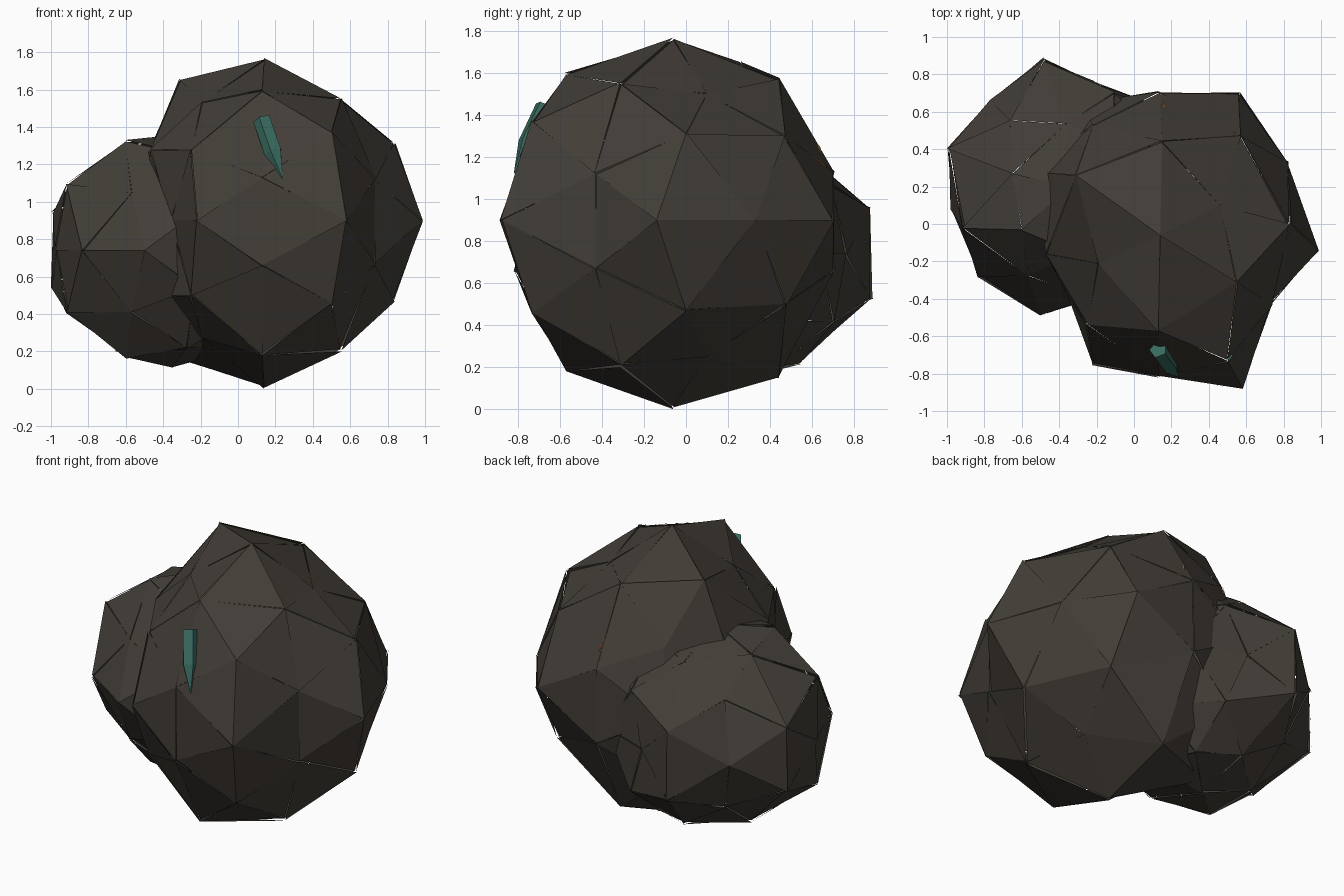
import bpy, bmesh, random
from math import radians, sin, cos, sqrt
from mathutils import Vector, Matrix

if "Cube" in bpy.data.objects:
    bpy.data.objects.remove(bpy.data.objects["Cube"])

random.seed(4)

def material(name, rgb):
    m = bpy.data.materials.new(name)
    m.diffuse_color = (*rgb, 1)
    m.use_nodes = True
    m.node_tree.nodes["Principled BSDF"].inputs["Base Color"].default_value = m.diffuse_color
    return m

ROCK = material("dark_stone", (0.055, 0.047, 0.038))
TEAL = material("teal_crystal", (0.04, 0.14, 0.11))
ORANGE = material("orange_crystal", (0.28, 0.1, 0.03))

def finish(bm, name, mat):
    me = bpy.data.meshes.new(name)
    bm.to_mesh(me)
    bm.free()
    me.materials.append(mat)
    ob = bpy.data.objects.new(name, me)
    bpy.context.collection.objects.link(ob)
    return ob

def boulder(name, centre, turn, base, corners, crack):
    """80-facet boulder; corners rows: x, y, height of the upper and of the lower corner."""
    centre = Vector(centre)
    bm = bmesh.new()
    t = (1 + sqrt(5)) / 2
    for a in (-1, 1):
        for b in (-t, t):
            for p in ((b, a, 0), (0, b, a), (a, 0, b)):
                bm.verts.new(p)
    bmesh.ops.convex_hull(bm, input=bm.verts[:])
    bmesh.ops.subdivide_edges(bm, edges=bm.edges[:], cuts=1, use_grid_fill=True)
    bmesh.ops.triangulate(bm, faces=bm.faces[:])
    rot = Matrix.Rotation(radians(turn), 3, 'Z')
    unit = {v: rot @ v.co.normalized() for v in bm.verts}
    for v in bm.verts:
        v.co = unit[v] * base
    # Pull the nearest corners to their knocked-about places
    for x, y, up, down in corners:
        for z in (up, down):
            p = Vector((x, y, z)) - centre
            d = p.normalized()
            v = max(bm.verts, key=lambda q: unit[q].dot(d))
            v.co = p
    bmesh.ops.recalc_face_normals(bm, faces=bm.faces[:])
    # Break the facets apart so thin cracks show between them
    bmesh.ops.split_edges(bm, edges=bm.edges[:])
    for v in bm.verts:
        v.co *= 1 + max(-2 * crack, min(2 * crack, random.gauss(0, crack)))
    bmesh.ops.translate(bm, verts=bm.verts[:], vec=centre)
    return finish(bm, name, ROCK)

MAIN = [
    (.14, -.06, 1.755, .01),
    (.985, -.14, .9, .9), (.82, .33, .9, .9), (.56, .7, .9, .9), (-.27, .64, .9, .9),
    (-.48, -.06, .9, .9), (-.36, -.38, .9, .9), (-.22, -.75, .9, .9), (.58, -.88, .9, .9),
    (.13, -.81, 1.13, .66), (.73, -.43, 1.12, .67), (.14, .7, 1.13, .66),
    (.83, 0, 1.31, .47), (.46, .46, 1.3, .51), (-.25, -.54, 1.28, .5), (-.47, -.16, 1.28, .5),
    (.5, -.73, 1.37, .46), (-.22, .53, 1.3, .45),
    (.13, -.57, 1.59, .18), (.15, .44, 1.57, .15), (.55, -.31, 1.55, .21),
    (-.31, .26, 1.65, .16), (.46, .1, 1.5, .25), (-.19, -.21, 1.53, .27),
]
MAIN[13] = (.57, .47, 1.3, .5)
SIDE = [
    (-.35, .2, 1.36, .12),
    (-.83, -.28, .74, .74), (-.5, -.49, .74, .74), (-.97, .08, .74, .74),
    (-.77, .66, .74, .74), (-.22, .76, .74, .74),
    (-.99, .4, .94, .54), (-.48, .88, .96, .53),
    (-.57, -.28, 1.05, .41), (-.91, -.02, 1.09, .41), (-.66, .55, 1.09, .41),
    (-.6, -.03, 1.32, .16), (-.65, .27, 1.27, .21), (-.36, .54, 1.25, .22),
]
boulder("main_boulder", (.14, -.06, .89), 31.7, .8, MAIN, .008)
boulder("side_boulder", (-.35, .2, .74), 43, .64, SIDE, .009)

def crystal(name, base, tip, width, mat):
    """Five-sided shard with a pointed end, half sunk in the stone."""
    a, b = Vector(base), Vector(tip)
    axis = b - a
    bm = bmesh.new()
    q = axis.to_track_quat('Z', 'Y')
    rings = [[bm.verts.new(a + axis * k + q @ Vector((width * cos(i * 1.2566), width * sin(i * 1.2566), 0)))
              for i in range(5)] for k in (0, .55)]
    end = bm.verts.new(b)
    bm.faces.new(rings[0][::-1])
    for i in range(5):
        j = (i + 1) % 5
        bm.faces.new((rings[0][i], rings[0][j], rings[1][j], rings[1][i]))
        bm.faces.new((rings[1][i], rings[1][j], end))
    return finish(bm, name, mat)

# Mineral shards poking through the surface
crystal("front_crystal", (.13, -.67, 1.44), (.24, -.82, 1.12), .05, TEAL)
crystal("lower_front_crystal", (.58, -.53, .75), (.5, -.76, .83), .03, TEAL)
crystal("back_crystal", (.12, .54, 1.32), (.18, .67, 1.15), .035, ORANGE)
